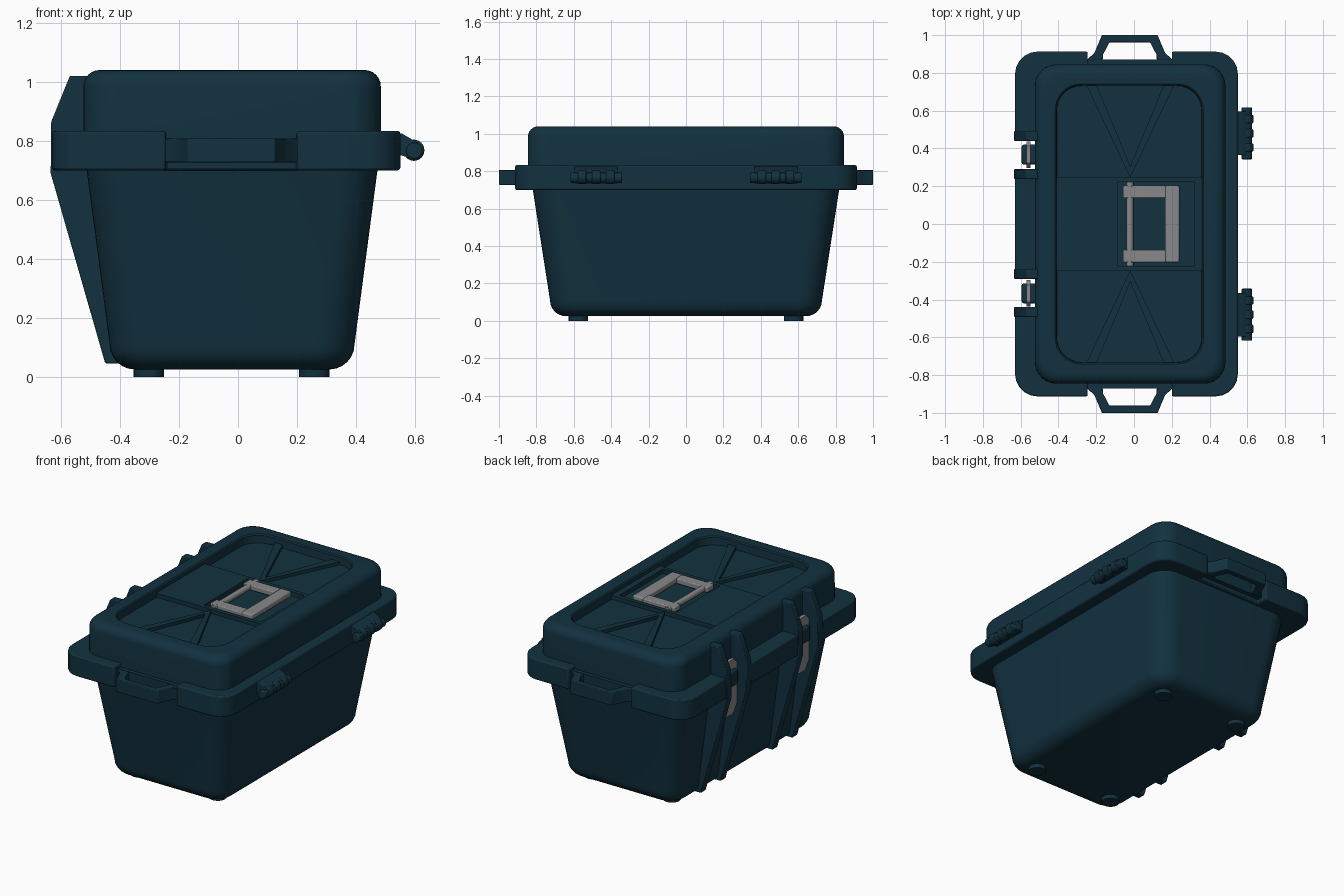
import bpy, bmesh, math
from mathutils import Vector

if "Cube" in bpy.data.objects:
    bpy.data.objects.remove(bpy.data.objects["Cube"])


def material(name, rgb):
    m = bpy.data.materials.new(name)
    m.diffuse_color = (*rgb, 1)
    m.use_nodes = True
    m.node_tree.nodes["Principled BSDF"].inputs["Base Color"].default_value = m.diffuse_color
    return m


NAVY = material("dark navy plastic", (0.006, 0.031, 0.05))
GREY = material("grey metal", (0.25, 0.25, 0.26))
CX = -0.02  # the box sits slightly off centre because of latches and hinges


def finish(name, bm, mat, bevel=0, angle=35):
    bmesh.ops.recalc_face_normals(bm, faces=bm.faces[:])
    me = bpy.data.meshes.new(name)
    bm.to_mesh(me)
    bm.free()
    ob = bpy.data.objects.new(name, me)
    bpy.context.collection.objects.link(ob)
    me.materials.append(mat)
    if bevel:
        b = ob.modifiers.new("bevel", 'BEVEL')
        b.width, b.segments, b.limit_method = bevel, 2, 'ANGLE'
        b.angle_limit = math.radians(40)
    bpy.ops.object.select_all(action='DESELECT')
    ob.select_set(True)
    bpy.context.view_layer.objects.active = ob
    bpy.ops.object.shade_smooth_by_angle(angle=math.radians(angle))
    return ob


def arc(cx, cy, r, a0, n):
    return [(cx + r * math.cos(math.radians(a0 + 90 * i / n)),
             cy + r * math.sin(math.radians(a0 + 90 * i / n))) for i in range(n + 1)]


def rounded_rect(cx, hx, hy, r, n=8):
    x, y = hx - r, hy - r
    return (arc(cx + x, -y, r, -90, n) + arc(cx + x, y, r, 0, n)
            + arc(cx - x, y, r, 90, n) + arc(cx - x, -y, r, 180, n))


def loft(name, rings, mat):
    """rings: (centre x, half x, half y, corner radius, z)"""
    bm = bmesh.new()
    loops = [[bm.verts.new((x, y, z)) for x, y in rounded_rect(c, hx, hy, r)]
             for c, hx, hy, r, z in rings]
    for a, b in zip(loops, loops[1:]):
        for i in range(len(a)):
            j = (i + 1) % len(a)
            bm.faces.new((a[i], a[j], b[j], b[i]))
    bm.faces.new(loops[0])
    bm.faces.new(loops[-1])
    return finish(name, bm, mat)


def prism(name, pts, lo, hi, mat, axis='z', bevel=0):
    """Extrude an outline: axis z uses (x, y), axis y uses (x, z), axis x uses (y, z)."""
    put = {'z': lambda a, b, c: (a, b, c), 'y': lambda a, b, c: (a, c, b),
           'x': lambda a, b, c: (c, a, b)}[axis]
    bm = bmesh.new()
    f = bm.faces.new([bm.verts.new(put(a, b, lo)) for a, b in pts])
    ext = bmesh.ops.extrude_face_region(bm, geom=[f])
    bmesh.ops.translate(bm, vec=Vector(put(0, 0, hi - lo)),
                        verts=[v for v in ext["geom"] if isinstance(v, bmesh.types.BMVert)])
    return finish(name, bm, mat, bevel)


def box(name, x0, x1, y0, y1, z0, z1, mat, bevel=0):
    return prism(name, [(x0, y0), (x1, y0), (x1, y1), (x0, y1)], z0, z1, mat, 'z', bevel)


def circle(cx, cy, r, n=24):
    return [(cx + r * math.cos(math.tau * i / n), cy + r * math.sin(math.tau * i / n))
            for i in range(n)]


# Tapered tub with a rounded floor edge
R = 0.085
tub = []
for i in range(7):
    a = math.radians(90 * i / 6)
    inset, z = R * (1 - math.sin(a)), 0.025 + R * (1 - math.cos(a))
    tub.append((CX, 0.415 - inset, 0.727 - inset, 0.13 - inset * 0.8, z))
tub.append((CX, 0.498, 0.825, 0.13, 0.74))
loft("tub", tub, NAVY)

# Lid with rounded shoulder and sunken top
lid = [(CX, 0.504, 0.845, 0.11, 0.74)]
for i in range(7):
    a = math.radians(90 * i / 6)
    inset = 0.055 * (1 - math.cos(a))
    lid.append((CX, 0.504 - inset, 0.845 - inset, 0.115 - inset * 0.4, 0.985 + 0.055 * math.sin(a)))
lid += [(-0.025, 0.392, 0.741, 0.135, 1.04), (-0.025, 0.385, 0.734, 0.13, 1.033),
        (-0.025, 0.383, 0.732, 0.13, 0.985)]
loft("lid", lid, NAVY)

# Rim flange: rounded outline notched for the end handles and hinges
xr, xl, yr, r = 0.55, -0.63, 0.913, 0.12
end_notch = [(0.2, yr), (0.2, 0.84), (-0.245, 0.84), (-0.245, yr)]
rim = arc(xr - r, -yr + r, r, -90, 5) + arc(xr - r, yr - r, r, 0, 5) + end_notch
rim += arc(xl + r, yr - r, r, 90, 5)
for y0, y1 in ((0.443, 0.29), (-0.29, -0.443)):
    rim += [(xl, y0), (-0.52, y0), (-0.52, y1), (xl, y1)]
rim += arc(xl + r, -yr + r, r, 180, 5) + [(x, -y) for x, y in reversed(end_notch)]
prism("rim", rim, 0.70, 0.833, NAVY, bevel=0.008)

for s, side in ((1, "back"), (-1, "front")):
    # End handle
    loop = [(0.165, 0.905), (0.125, 1.0), (-0.17, 1.0), (-0.21, 0.905), (-0.25, 0.87),
            (-0.25, 0.8), (0.205, 0.8), (0.205, 0.87)]
    hole = [(0.12, 0.87), (0.12, 0.895), (0.085, 0.962), (-0.13, 0.962), (-0.165, 0.895),
            (-0.165, 0.87)]
    right = [loop[6], loop[7], loop[0], loop[1], loop[2], loop[3], loop[4], loop[5]]
    # Bow of the handle, then the bar joining it to the box
    bow = right[1:7] + [hole[5], hole[4], hole[3], hole[2], hole[1], hole[0]]
    prism(side + "_handle_bow", [(x, y * s) for x, y in bow], 0.727, 0.807, NAVY, bevel=0.004)
    y0, y1 = sorted((0.8 * s, 0.87 * s))
    box(side + "_handle_bar", -0.25, 0.205, y0, y1, 0.727, 0.807, NAVY)

    # Feet
    for x in (-0.302, 0.258):
        prism(side + "_foot", circle(x, 0.575 * s, 0.052), 0, 0.06, NAVY)

    # Hinge ribs running down the hinge side
    for y in (0.466, 0.264):
        prism(side + "_hinge_rib",
              [(-0.57, 1.02), (-0.633, 0.865), (-0.635, 0.69), (-0.45, 0.045),
               (-0.38, 0.045), (-0.47, 0.70), (-0.47, 1.02)],
              y * s - 0.026, y * s + 0.026, NAVY, 'y', 0.005)

    # Hinge barrel and metal hinge strap
    yc = 0.367 * s
    box(side + "_hinge_barrel", -0.595, -0.50, yc - 0.053, yc + 0.053, 0.72, 0.82, NAVY, 0.012)
    prism(side + "_hinge_strap",
          [(yc - 0.07, 0.58), (yc - 0.035, 0.53), (yc + 0.035, 0.53), (yc + 0.07, 0.58),
           (yc + 0.07, 0.85), (yc + 0.045, 0.88), (yc - 0.045, 0.88), (yc - 0.07, 0.85)],
          -0.57, -0.549, GREY, 'x')

    # Latch: tab, roller and knuckles
    yc = 0.48 * s
    prism(side + "_latch_tab", [(0.53, 0.825), (0.555, 0.825), (0.61, 0.793), (0.60, 0.735),
                                (0.555, 0.75), (0.53, 0.75)],
          yc - 0.115, yc + 0.115, NAVY, 'y')
    prism(side + "_latch_roller", circle(0.598, 0.765, 0.028), yc - 0.138, yc + 0.138, NAVY, 'y', 0.006)
    for d in (-0.075, 0, 0.075):
        prism(side + "_latch_knuckle", circle(0.596, 0.768, 0.036), yc + d - 0.022, yc + d + 0.022,
              NAVY, 'y', 0.005)

    # V shaped ribs in the sunken lid top
    for m in (1, -1):
        pts = [(0.232, 0.735), (0.177, 0.735), (0, 0.305), (0, 0.245)]
        prism(side + "_lid_rib", [(CX + m * x, s * y) for x, y in pts], 0.97, 1.006, NAVY)

    # Raised panel strip beside the carry handle pocket, and the handle arm
    y0, y1 = sorted((0.222 * s, 0.247 * s))
    box(side + "_panel_strip", -0.087, 0.32, y0, y1, 0.97, 1.012, NAVY)
    y0, y1 = sorted((0.137 * s, 0.203 * s))
    box(side + "_carry_handle_arm", -0.058, 0.17, y0, y1, 0.99, 1.025, GREY, 0.006)

# Raised panel on both sides of the pocket
box("panel_left", -0.409, -0.087, -0.247, 0.247, 0.97, 1.012, NAVY)
box("panel_right", 0.32, 0.359, -0.247, 0.247, 0.97, 1.012, NAVY)

# Carry handle grip and pivot pin
box("carry_handle_grip", 0.165, 0.24, -0.203, 0.203, 0.99, 1.027, GREY, 0.008)
prism("carry_handle_pin", circle(-0.022, 1.008, 0.019, 16), -0.222, 0.222, GREY, 'y')
